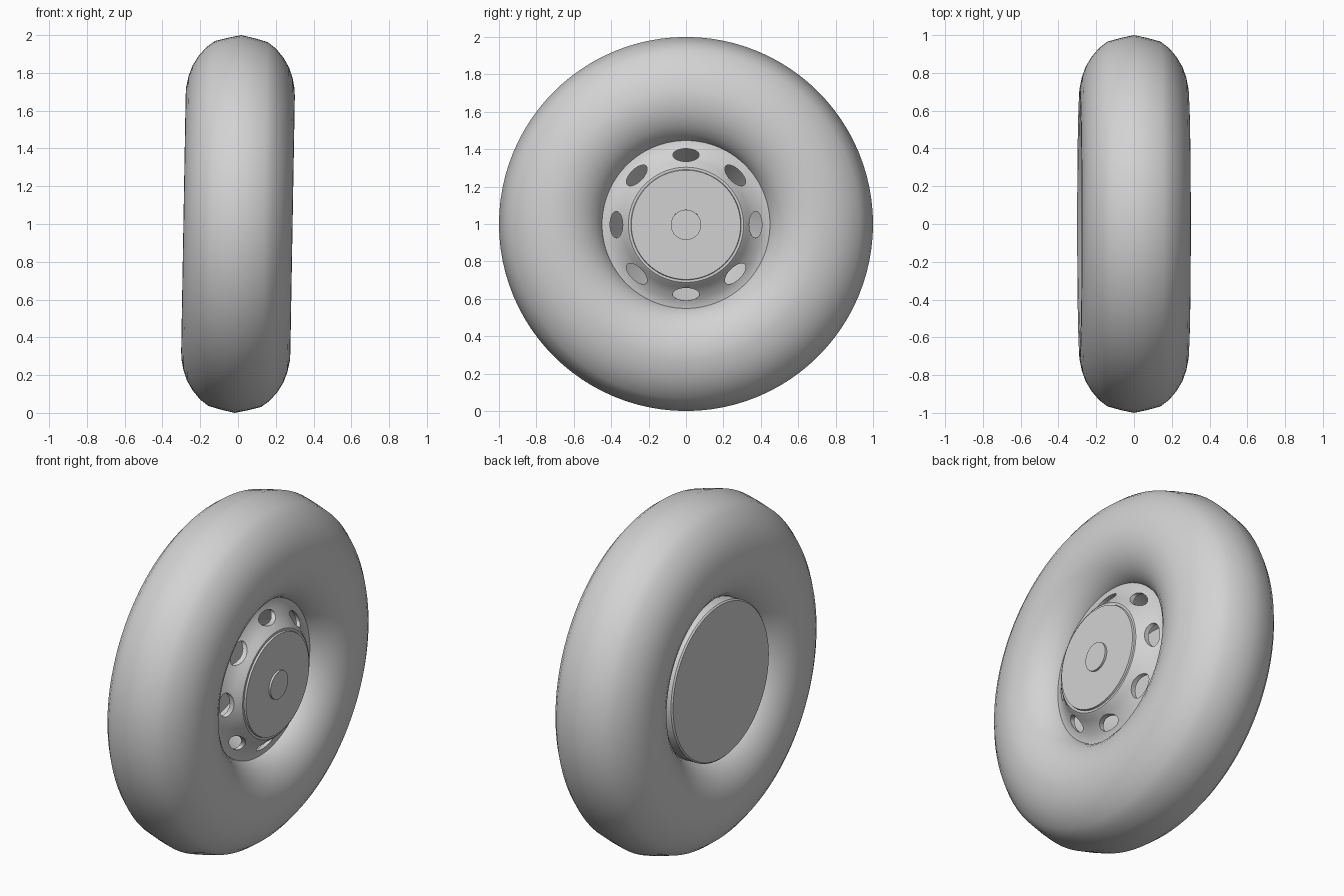
import bpy, bmesh, math
from mathutils import Matrix, Vector

if "Cube" in bpy.data.objects:
    bpy.data.objects.remove(bpy.data.objects["Cube"])

grey = bpy.data.materials.new("light_grey")
grey.diffuse_color = (0.65, 0.65, 0.65, 1)
grey.use_nodes = True
grey.node_tree.nodes["Principled BSDF"].inputs["Base Color"].default_value = grey.diffuse_color

# the whole wheel leans slightly towards +x
PLACE = Matrix.Translation((0, 0, 1)) @ Matrix.Rotation(math.radians(1.0), 4, 'Y')


def finish(name, bm):
    bmesh.ops.remove_doubles(bm, verts=bm.verts, dist=1e-5)
    bmesh.ops.recalc_face_normals(bm, faces=bm.faces)
    bm.transform(PLACE)
    me = bpy.data.meshes.new(name)
    bm.to_mesh(me)
    bm.free()
    me.materials.append(grey)
    ob = bpy.data.objects.new(name, me)
    bpy.context.collection.objects.link(ob)
    return ob


def smooth(ob, angle=32):
    bpy.ops.object.select_all(action='DESELECT')
    ob.select_set(True)
    bpy.context.view_layer.objects.active = ob
    bpy.ops.object.shade_smooth_by_angle(angle=math.radians(angle))


def lathe(name, profile, closed=False, steps=96):
    """Spin (x, radius) points around the wheel axle."""
    bm = bmesh.new()
    vs = [bm.verts.new((x, 0, r)) for x, r in profile]
    es = [bm.edges.new((a, b)) for a, b in zip(vs, vs[1:])]
    if closed:
        es.append(bm.edges.new((vs[-1], vs[0])))
    bmesh.ops.spin(bm, geom=vs + es, cent=(0, 0, 0), axis=(1, 0, 0),
                   angle=math.tau, steps=steps, use_merge=False)
    return finish(name, bm)


# tyre: half section mirrored about the tread ridge
half = [(0.07, 0.985), (0.14, 0.966), (0.185, 0.932), (0.225, 0.885), (0.255, 0.835),
        (0.275, 0.78), (0.287, 0.72), (0.289, 0.68), (0.284, 0.63), (0.27, 0.58),
        (0.245, 0.53), (0.21, 0.487), (0.17, 0.457), (0.13, 0.44)]
tyre = lathe("tyre", [(0, 1.0)] + half + [(-x, r) for x, r in reversed(half)], closed=True)
smooth(tyre)

# rim: bell-shaped ring with eight oval holes
outer = [(0.15, 0.452), (0.153, 0.43), (0.165, 0.402), (0.185, 0.37),
         (0.21, 0.34), (0.238, 0.318), (0.246, 0.308)]
inner = [(x - 0.018, r - 0.012) for x, r in reversed(outer)]
rim = lathe("rim", outer + inner, closed=True)

bm = bmesh.new()
for i in range(8):
    m = (Matrix.Rotation(i * math.tau / 8, 4, 'X') @ Matrix.Translation((0.18, 0, 0.372))
         @ Matrix.Diagonal((1, 0.071, 0.034, 1)) @ Matrix.Rotation(math.pi / 2, 4, 'Y'))
    bmesh.ops.create_cone(bm, cap_ends=True, segments=32, radius1=1, radius2=1,
                          depth=0.3, matrix=m)
cutter = finish("hole_cutter", bm)
cutter.hide_render = True
mod = rim.modifiers.new("holes", 'BOOLEAN')
mod.operation = 'DIFFERENCE'
mod.solver = 'EXACT'
mod.object = cutter
bpy.context.view_layer.objects.active = rim
bpy.ops.object.modifier_apply(modifier=mod.name)
bpy.data.objects.remove(cutter)
smooth(rim)

# hub cap with a stepped lip and a small centre button
smooth(lathe("hub_cap", [(0.20, 0), (0.20, 0.308), (0.246, 0.308), (0.246, 0.295),
                         (0.256, 0.292), (0.256, 0)]))
smooth(lathe("centre_button", [(0.25, 0), (0.25, 0.081), (0.268, 0.081), (0.268, 0)], steps=48))

# drum: closed flat back, hollow bowl seen through the rim holes
smooth(lathe("back_drum", [(-0.226, 0), (-0.226, 0.442), (-0.218, 0.45), (0.14, 0.45),
                           (0.12, 0.44), (-0.14, 0.30), (-0.14, 0)]))
